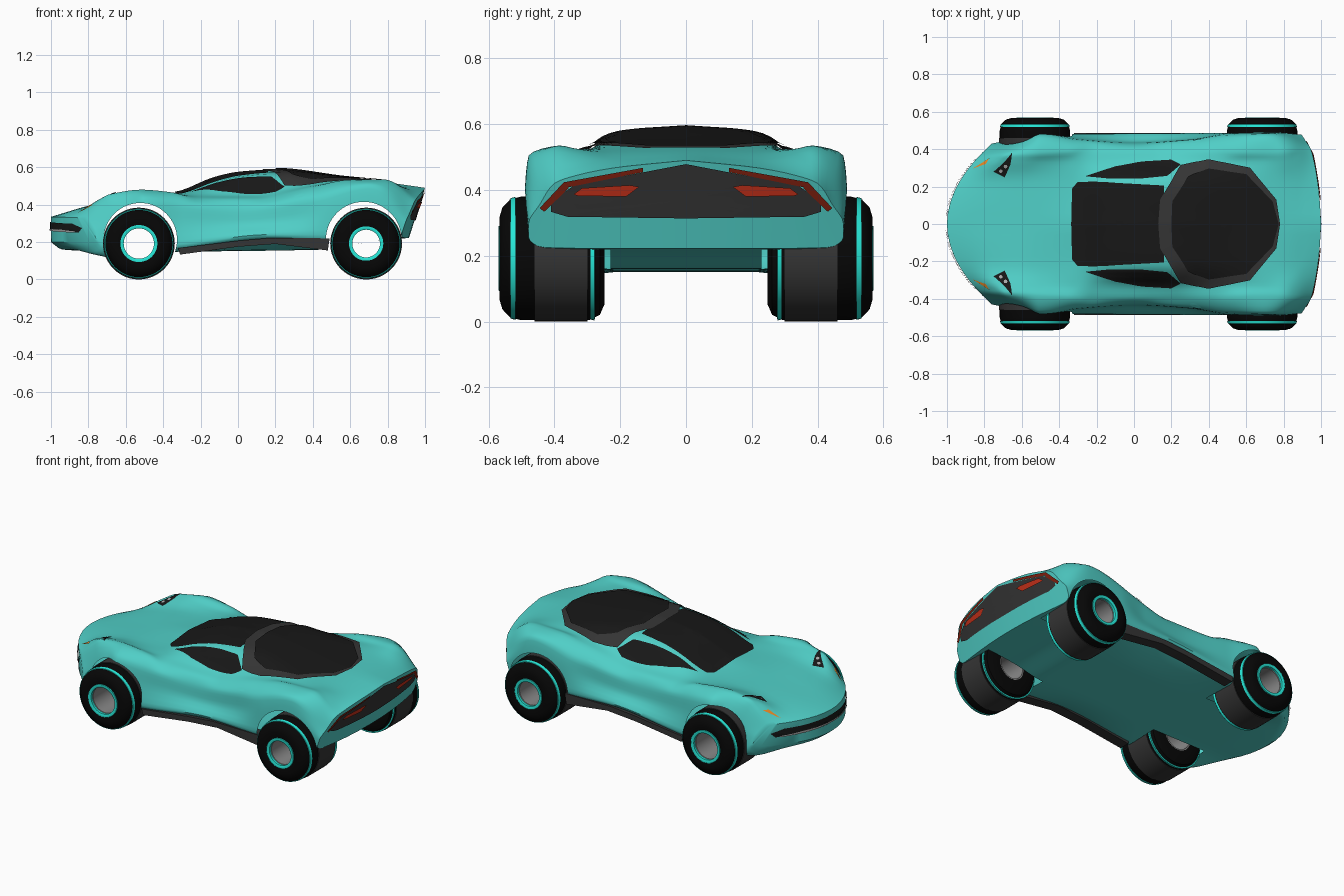
import bpy, bmesh, math
from mathutils import Vector
from mathutils.bvhtree import BVHTree

if "Cube" in bpy.data.objects:
    bpy.data.objects.remove(bpy.data.objects["Cube"])

TEAL, DARK, GREY = (.08, .62, .57, 1), (.009, .009, .009, 1), (.035, .035, .035, 1)
RUBBER, DEEP_RED = (.002, .002, .002, 1), (.22, .015, .005, 1)
CYAN, RED, ORANGE, SILVER = (.02, .8, .68, 1), (.55, .03, .01, 1), (.8, .25, .02, 1), (.4, .4, .4, 1)
# end name, axle x, arch centre x, arch radius, hub bore
WHEELS = [("front", -.53, -.522, .196, .081), ("rear", .685, .672, .202, .074)]
WZ, AZ = .192, .213


def colour(obj, rgba):
    key = "paint_%d_%d_%d" % tuple(int(c * 999) for c in rgba[:3])
    mat = bpy.data.materials.get(key) or bpy.data.materials.new(key)
    mat.diffuse_color = rgba
    mat.use_nodes = True
    mat.node_tree.nodes["Principled BSDF"].inputs["Base Color"].default_value = mat.diffuse_color
    obj.data.materials.append(mat)


def activate(obj):
    bpy.ops.object.select_all(action='DESELECT')
    obj.select_set(True)
    bpy.context.view_layer.objects.active = obj


def make(name, verts, faces, rgba, mirror=False, angle=40, solid=True):
    me = bpy.data.meshes.new(name)
    me.from_pydata([tuple(v) for v in verts], [], faces)
    if solid:
        bm = bmesh.new()
        bm.from_mesh(me)
        bmesh.ops.recalc_face_normals(bm, faces=bm.faces)
        bm.to_mesh(me)
        bm.free()
    obj = bpy.data.objects.new(name, me)
    bpy.context.collection.objects.link(obj)
    colour(obj, rgba)
    activate(obj)
    bpy.ops.object.shade_smooth_by_angle(angle=math.radians(angle))
    if mirror:
        m = obj.modifiers.new("mirror", 'MIRROR')
        m.use_axis = (False, True, False)
    return obj


def curve(*pts):
    """Smooth interpolation without overshoot."""
    xs, ys = zip(*pts)
    d = [(ys[i + 1] - ys[i]) / (xs[i + 1] - xs[i]) for i in range(len(xs) - 1)]
    m = [d[0]] + [2 * a * b / (a + b) if a * b > 0 else 0 for a, b in zip(d, d[1:])] + [d[-1]]

    def f(x):
        i = 0
        while i < len(d) - 1 and x > xs[i + 1]:
            i += 1
        h = xs[i + 1] - xs[i]
        t = (x - xs[i]) / h
        return (ys[i] * (1 + 2 * t) * (1 - t) ** 2 + ys[i + 1] * t * t * (3 - 2 * t)
                + h * m[i] * t * (1 - t) ** 2 + h * m[i + 1] * t * t * (t - 1))
    return f


# Body lines running nose to tail: heights (z) and half widths (y)
z_mid = curve((-1, .335), (-.8, .393), (-.6, .433), (-.33, .465), (-.12, .545), (.01, .572), (.2, .583), (.57, .54), (.78, .52), (1, .49))
z_roof = curve((-1, .333), (-.8, .40), (-.6, .435), (-.33, .45), (-.12, .52), (.01, .55), (.2, .565), (.57, .535), (.78, .515), (1, .467))
z_belt = curve((-1, .33), (-.8, .44), (-.6, .462), (-.33, .45), (.1, .455), (.25, .48), (.5, .515), (.78, .525), (1, .445))
z_fender = curve((-1, .325), (-.87, .415), (-.79, .455), (-.52, .48), (-.35, .465), (-.2, .43), (.1, .425), (.4, .495), (.6, .533), (.78, .535), (1, .42))
y_fender = curve((-1, .36), (-.6, .38), (0, .40), (.7, .385), (1, .40))
z_shoulder = curve((-1, .285), (-.7, .39), (-.5, .43), (-.3, .40), (0, .375), (.4, .43), (.7, .505), (1, .355))
y_shoulder = curve((-1, .40), (-.7, .44), (-.5, .475), (-.3, .45), (0, .43), (.3, .45), (.5, .475), (.75, .478), (1, .445))
z_side = curve((-1, .25), (-.7, .28), (-.5, .31), (0, .30), (.75, .38), (1, .30))
y_side = curve((-1, .42), (-.7, .46), (-.5, .49), (-.3, .46), (0, .44), (.3, .455), (.5, .485), (.75, .49), (1, .478))
z_sill = curve((-1, .215), (-.94, .18), (-.72, .16), (-.3, .19), (.17, .24), (.48, .24), (1, .255))
y_sill = curve((-1, .43), (-.7, .47), (-.5, .49), (-.3, .482), (.75, .488), (1, .478))
z_under = curve((-1, .2), (-.94, .135), (-.72, .11), (-.3, .15), (.17, .2), (.48, .18), (.7, .2), (1, .225))
z_floor = curve((-1, .2), (-.94, .16), (-.72, .15), (-.3, .15), (.48, .16), (.7, .2), (1, .222))

SEG, N = 4, 96
verts, faces, H = [], [], 9 * SEG
R = 2 * H
for k in range(N + 1):
    s = -1 + 2 * k / N
    P = [(0, z_mid(s)), (.22, z_roof(s)), (.33, z_belt(s)), (y_fender(s), z_fender(s)),
         (y_shoulder(s), z_shoulder(s)), (y_side(s), z_side(s)), (y_sill(s), z_sill(s)),
         (y_sill(s) - .05, z_under(s)), (.22, z_floor(s)), (0, z_floor(s))]
    fy, fz = [curve(*[(i, p[a]) for i, p in enumerate(P)]) for a in (0, 1)]
    half = [(fy(i / SEG), fz(i / SEG)) for i in range(H + 1)]
    front, rear = max(0, (-.5 - s) / .5), max(0, (s - .7) / .3)
    for y, z in half + [(-y, z) for y, z in half[-2:0:-1]]:
        # round the nose in plan, rake the tail under its lip
        verts.append((s + 1.3 * front * y * y - rear * (.32 * (.49 - z) + .2 * y * y), y, z))
for k in range(N):
    for i in range(R):
        j = (i + 1) % R
        faces.append((k * R + i, k * R + j, k * R + R + j, k * R + R + i))
for base in (0, N * R):          # nose and tail faces
    for sg in (1, -1):
        for i in range(H // 2):
            q = [i, i + 1, H - 1 - i, H - i]
            q = list(dict.fromkeys(base + (sg * a) % R for a in q))
            faces.append(q)
body = make("car_body", verts, faces, TEAL)

# Wheel arches: cut, then open the wells by dropping the cutter walls
bm = bmesh.new()
for _, _, ax, wr, _ in WHEELS:
    for sg in (1, -1):
        ret = bmesh.ops.create_cone(bm, cap_ends=True, segments=64, radius1=wr, radius2=wr, depth=.5)
        for v in ret['verts']:
            v.co = Vector((ax + v.co.x, sg * .48 + v.co.z, AZ - v.co.y))
bmesh.ops.recalc_face_normals(bm, faces=bm.faces)
cut_mesh = bpy.data.meshes.new("arch_cutter")
bm.to_mesh(cut_mesh)
bm.free()
cutter = bpy.data.objects.new("arch_cutter", cut_mesh)
bpy.context.collection.objects.link(cutter)
cutter.hide_render = True
mod = body.modifiers.new("arches", 'BOOLEAN')
mod.operation, mod.object, mod.solver = 'DIFFERENCE', cutter, 'EXACT'
activate(body)
bpy.ops.object.modifier_move_to_index(modifier="arches", index=0)
bpy.ops.object.modifier_apply(modifier="arches")
bpy.data.objects.remove(cutter)
bm = bmesh.new()
bm.from_mesh(body.data)
walls = [f for f in bm.faces if abs(f.calc_center_median().y) > .2299 and any(
    all(math.hypot(v.co.x - ax, v.co.z - AZ) < wr + .0005 for v in f.verts) for _, _, ax, wr, _ in WHEELS)]
bmesh.ops.delete(bm, geom=walls, context='FACES')
bm.to_mesh(body.data)
tree = BVHTree.FromBMesh(bm)
bm.free()


def patch(name, outline, axis, rgba, lift=.005, mirror=True, side=1):
    """Panel laid on the body: a 2D outline projected along an axis."""
    pts = []
    for a, b in zip(outline, outline[1:] + outline[:1]):
        a, b = Vector(a), Vector(b)
        n = max(1, int((b - a).length / .025))
        pts += [a.lerp(b, i / n) for i in range(n)]
    c = sum(pts, Vector((0, 0))) / len(pts)
    rings, n = 8, len(pts)
    flat = [c] + [c.lerp(p, r / rings) for r in range(1, rings + 1) for p in pts]
    d = Vector([-side if i == axis else 0 for i in range(3)])
    vs = []
    for p in flat:
        o = list(p)
        o.insert(axis, 2 * side)
        hit, nor = tree.ray_cast(Vector(o), d)[:2]
        if hit is None:
            o[axis] = .9 * side
            hit, nor = tree.find_nearest(Vector(o))[:2]
        vs.append(hit + nor * (lift if nor.dot(d) < 0 else -lift))
    fs = [(0, 1 + i, 1 + (i + 1) % n) for i in range(n)]
    for r in range(rings - 1):
        a = 1 + r * n
        fs += [(a + i, a + n + i, a + n + (i + 1) % n, a + (i + 1) % n) for i in range(n)]
    obj = make(name, vs, fs, rgba, mirror, solid=False)
    if sum((p.normal * p.area for p in obj.data.polygons), Vector()).dot(d) > 0:
        obj.data.flip_normals()
    return obj


def both(half, a):
    """Complete an outline that is symmetric in y (coordinate a)."""
    back = [tuple(-v if i == a else v for i, v in enumerate(p)) for p in half[::-1] if p[a] > 0]
    return half + back


# Glass and engine cover
patch("windscreen", both([(-.335, 0), (-.33, .19), (-.3, .225), (-.2, .225), (.16, .205), (.16, 0)], 1), 2, DARK, mirror=False)
patch("side_window", [(-.26, .255), (-.1, .305), (.05, .333), (.2, .342), (.25, .315), (.18, .255), (.05, .242), (-.12, .24)], 2, DARK)
patch("rear_cover_frame", both([(.13, 0), (.14, .13), (.25, .31), (.4, .345), (.62, .3), (.76, .13), (.78, 0)], 1), 2, GREY, .009, False)
patch("rear_cover_glass", both([(.2, 0), (.205, .12), (.29, .25), (.4, .29), (.6, .265), (.74, .12), (.772, 0)], 1), 2, DARK, .014, False)
# Nose details
patch("headlight", [(-.75, .28), (-.7, .325), (-.65, .38), (-.66, .32), (-.69, .25)], 2, DARK)
for i, (x, y) in enumerate([(-.71, .285), (-.685, .31)]):
    patch("headlight_lens_%d" % i, [(x + .01 * math.cos(t * .785), y + .01 * math.sin(t * .785)) for t in range(8)], 2, SILVER, .009)
patch("indicator", [(-.86, .295), (-.77, .35), (-.79, .32)], 2, ORANGE)
patch("grille", both([(0, .265), (.2, .262), (.34, .25), (.36, .275), (.3, .298), (0, .308)], 0), 0, DARK, mirror=False, side=-1)
patch("grille_bar", both([(0, .262), (.2, .26), (.32, .25), (.32, .257), (.2, .268), (0, .27)], 0), 0, SILVER, .009, False, -1)
patch("fuel_flap", [(.33 + .03 * math.cos(t * .524), .445 + .013 * math.sin(t * .524)) for t in range(12)], 1, TEAL, .004)
# Tail details
patch("tail_panel", both([(0, .48), (.13, .455), (.34, .415), (.41, .365), (.41, .335), (.36, .32), (0, .315)], 0), 0, GREY, mirror=False)
patch("tail_strip", [(.13, .47), (.37, .426), (.36, .41), (.13, .457)], 0, DEEP_RED, .009)
patch("tail_strip_end", [(.37, .426), (.443, .348), (.43, .336), (.355, .408)], 0, DEEP_RED, .009)
patch("tail_lamp", [(.142, .413), (.17, .418), (.315, .409), (.34, .39), (.325, .385), (.18, .384)], 0, RED, .012)

# Side skirts
skirt = [(-.32, .168), (.0, .207), (.17, .222), (.49, .22), (.48, .155), (.2, .19), (.0, .175), (-.31, .133)]
n = len(skirt)
sv = [(x, y, z) for y in (.42, .487) for x, z in skirt]
sf = [(i, (i + 1) % n, n + (i + 1) % n, n + i) for i in range(n)]
sf += [q for a in (0, n) for q in [(a + i, a + i + 1, a + 6 - i, a + 7 - i) for i in range(3)]]
make("side_skirt", sv, sf, GREY, True)


def lathe(name, wx, prof, rgba, seg=48):
    """Closed (y, radius) profile turned about the axle."""
    m = len(prof)
    vs = [(wx + r * math.cos(2 * math.pi * k / seg), y, WZ + r * math.sin(2 * math.pi * k / seg))
          for k in range(seg) for y, r in prof]
    fs = [(k * m + i, k * m + (i + 1) % m, (k + 1) % seg * m + (i + 1) % m, (k + 1) % seg * m + i)
          for k in range(seg) for i in range(m)]
    make(name, vs, fs, rgba, True)


# Wheels: hollow hubs, grey tread band, bright rings
for end, wx, _, _, hr in WHEELS:
    lathe(end + "_tyre", wx, [(.25, hr + .012), (.248, .14), (.262, .172), (.295, .188), (.50, .188), (.535, .179),
                              (.558, .155), (.567, .125), (.56, hr + .01), (.25, hr + .01)], RUBBER)
    lathe(end + "_tread", wx, [(.30, .18), (.30, .192), (.46, .192), (.46, .18)], GREY)
    lathe(end + "_hub", wx, [(.25, hr + .011), (.25, hr + .003), (.545, hr), (.55, hr + .011)], (.25, .25, .25, 1))
    lathe(end + "_hub_ring", wx, [(.55, hr + .001), (.566, hr), (.57, hr + .009), (.569, hr + .018), (.55, hr + .018)], CYAN)
    for tag, y, r in (("outer", .525, .179), ("inner", .285, .181)):
        lathe(end + "_stripe_" + tag, wx, [(y - .008, r), (y - .007, r + .008), (y + .008, r + .004), (y + .009, r - .006)], CYAN)
